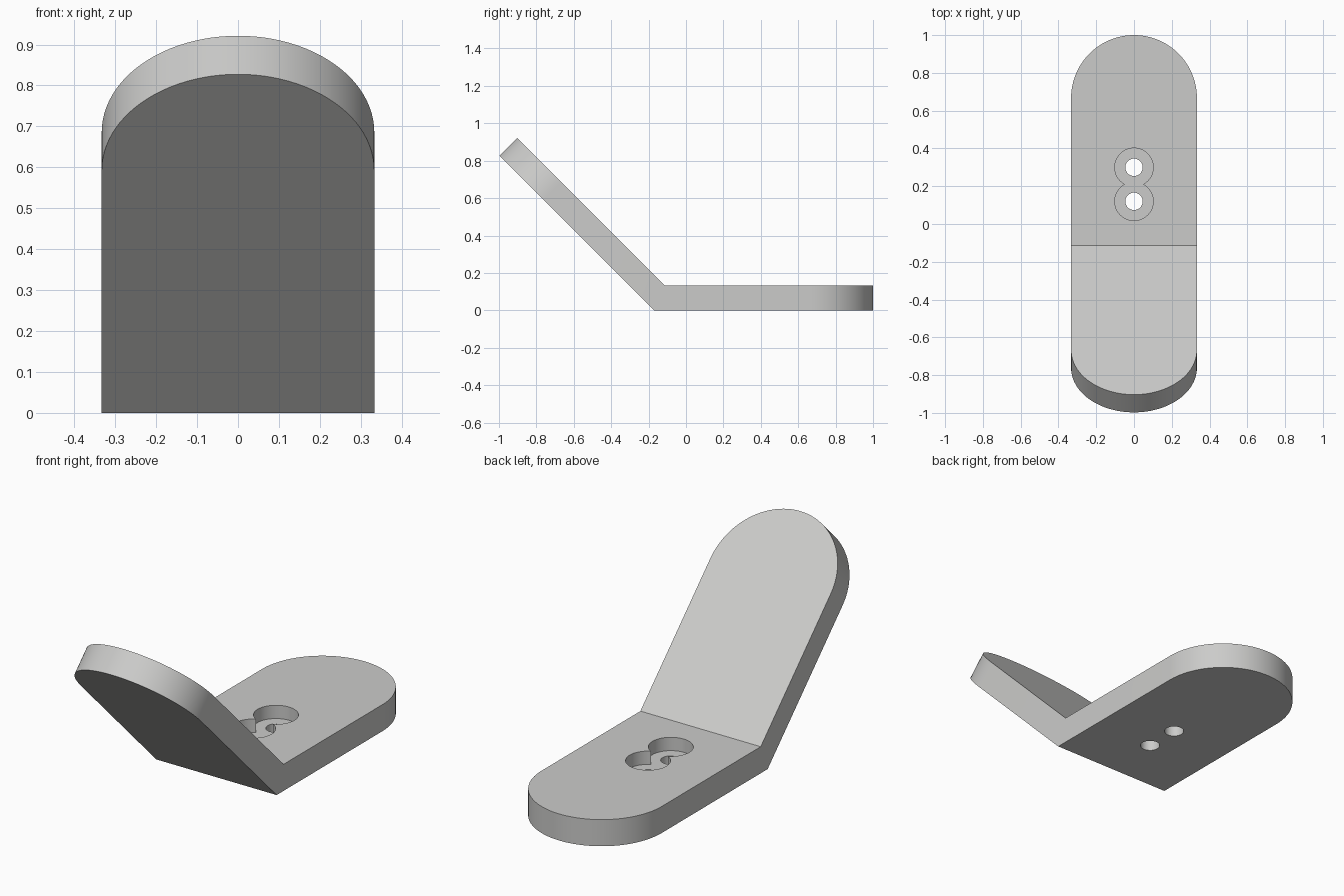
import bpy, bmesh, math
from mathutils import Matrix, Vector

if "Cube" in bpy.data.objects:
    bpy.data.objects.remove(bpy.data.objects["Cube"])

T = 0.133            # plate thickness
R = 0.333            # half width and end radius
BEND = -0.17         # y of the outer bend edge
TIP = 1.0
SEG = 48             # segments of a rounded end
half = math.radians(22.5)

grey = bpy.data.materials.new("light grey")
grey.diffuse_color = (0.6, 0.6, 0.59, 1)
grey.use_nodes = True
grey.node_tree.nodes["Principled BSDF"].inputs["Base Color"].default_value = grey.diffuse_color

# Flat leg with a rounded end and an open mitred end
bm = bmesh.new()
rings = []
for z in (0, T):
    y0 = BEND + z * math.tan(half)
    pts = [(R, y0)]
    for i in range(SEG + 1):
        a = math.pi * i / SEG
        pts.append((R * math.cos(a), TIP - R + R * math.sin(a)))
    pts.append((-R, y0))
    rings.append([bm.verts.new((x, y, z)) for x, y in pts])
low, high = rings
bm.faces.new(low[::-1])
bm.faces.new(high)
for i in range(len(low) - 1):
    bm.faces.new((low[i], low[i + 1], high[i + 1], high[i]))

# Raised leg: the flat leg reflected in the mitre plane
n = Vector((0, math.cos(half), -math.sin(half)))
pivot = Matrix.Translation((0, BEND, 0))
mirror = pivot @ Matrix.Scale(-1, 4, n) @ pivot.inverted()
copy = bmesh.ops.duplicate(bm, geom=bm.verts[:] + bm.edges[:] + bm.faces[:])["geom"]
bmesh.ops.transform(bm, matrix=mirror, verts=[g for g in copy if isinstance(g, bmesh.types.BMVert)])
bmesh.ops.remove_doubles(bm, verts=bm.verts[:], dist=1e-4)
bmesh.ops.recalc_face_normals(bm, faces=bm.faces[:])
mesh = bpy.data.meshes.new("bent_plate")
bm.to_mesh(mesh)
bm.free()
mesh.materials.append(grey)
plate = bpy.data.objects.new("bent_plate", mesh)
bpy.context.collection.objects.link(plate)


def drill(y, radius, bottom):
    """Cut a round hole from above down to the given height."""
    top = 0.3
    bpy.ops.mesh.primitive_cylinder_add(vertices=48, radius=radius, depth=top - bottom,
                                        location=(0, y, (top + bottom) / 2))
    cutter = bpy.context.object
    cutter.hide_render = True
    cutter.data.materials.append(grey)
    bpy.context.view_layer.objects.active = plate
    mod = plate.modifiers.new("hole", "BOOLEAN")
    mod.operation, mod.solver, mod.object = "DIFFERENCE", "EXACT", cutter
    bpy.ops.object.modifier_apply(modifier=mod.name)
    bpy.data.objects.remove(cutter)


# Two overlapping counterbores, each with a through hole
for y in (0.30, 0.12):
    drill(y, 0.102, T / 2)
for y in (0.30, 0.12):
    drill(y, 0.046, -0.2)

bpy.ops.object.select_all(action="DESELECT")
plate.select_set(True)
bpy.context.view_layer.objects.active = plate
bpy.ops.object.shade_smooth_by_angle(angle=math.radians(30))
